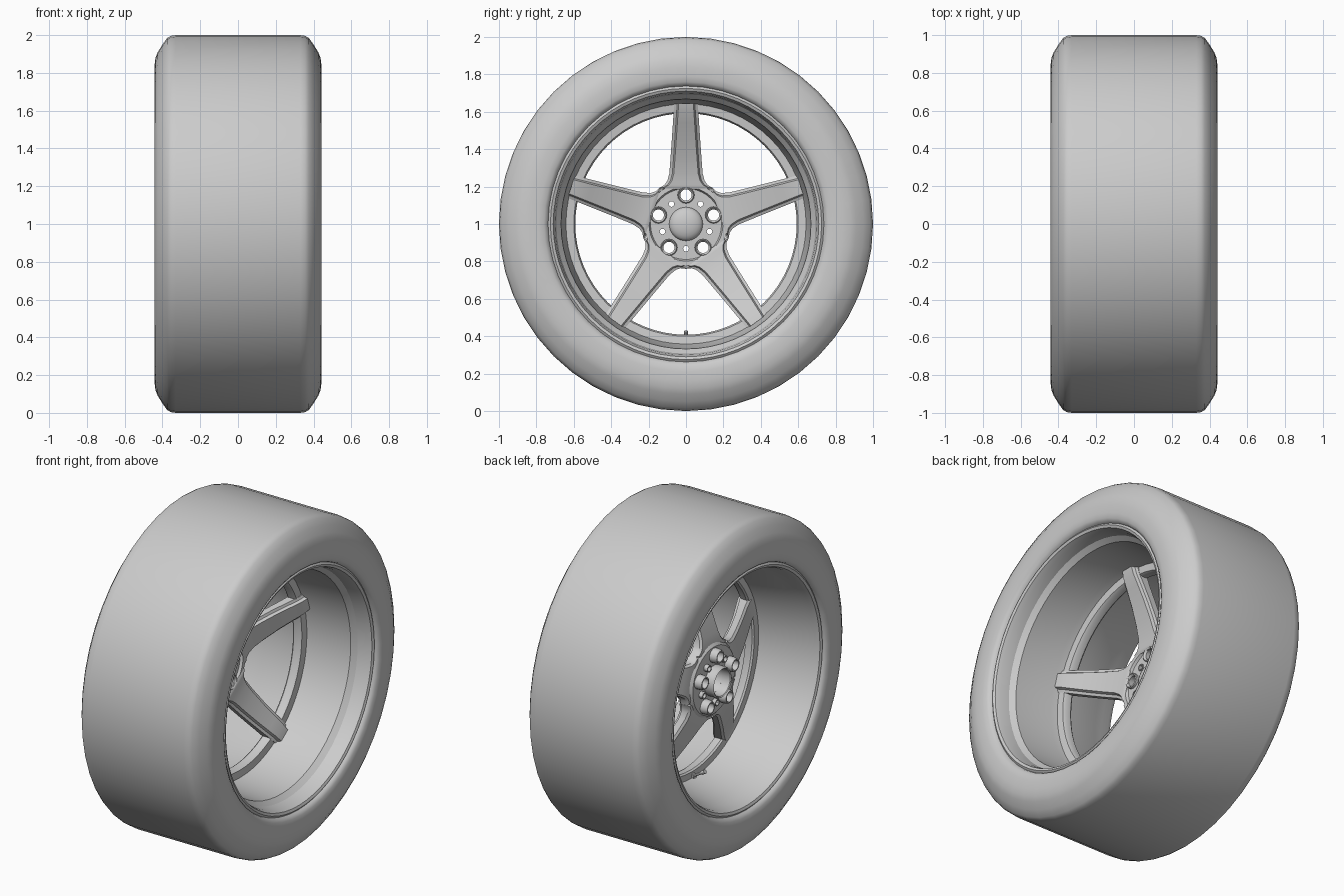
import bpy, bmesh, math
from mathutils import Vector, Matrix

if "Cube" in bpy.data.objects:
    bpy.data.objects.remove(bpy.data.objects["Cube"])

CZ = 1.0  # axle height; axle runs along x


def finish(name, bm, angle=30):
    bmesh.ops.remove_doubles(bm, verts=bm.verts, dist=1e-5)
    bmesh.ops.recalc_face_normals(bm, faces=bm.faces)
    me = bpy.data.meshes.new(name)
    bm.to_mesh(me)
    bm.free()
    ob = bpy.data.objects.new(name, me)
    bpy.context.collection.objects.link(ob)
    bpy.ops.object.select_all(action='DESELECT')
    bpy.context.view_layer.objects.active = ob
    ob.select_set(True)
    bpy.ops.object.shade_smooth_by_angle(angle=math.radians(angle))
    return ob


def lathe(name, profile, seg, closed=True, y=0.0, z=CZ, angle=30):
    """Revolve (x, radius) points about an x-parallel axis through (y, z)."""
    bm = bmesh.new()
    rings = []
    for i in range(seg):
        a = 2 * math.pi * i / seg
        rings.append([bm.verts.new((x, y + r * math.cos(a), z + r * math.sin(a)))
                      for x, r in profile])
    n = len(profile)
    for i in range(seg):
        p, q = rings[i], rings[(i + 1) % seg]
        for k in range(n if closed else n - 1):
            m = (k + 1) % n
            bm.faces.new((p[k], p[m], q[m], q[k]))
    bmesh.ops.dissolve_degenerate(bm, dist=1e-6, edges=bm.edges)
    return finish(name, bm, angle)


def at(r, deg):
    a = math.radians(deg)
    return r * math.cos(a), CZ + r * math.sin(a)


# tyre: smooth slick with rounded shoulders
half = [(0.33, 1.0), (0.355, 0.996), (0.375, 0.985), (0.40, 0.95), (0.425, 0.91),
        (0.437, 0.88), (0.442, 0.84), (0.442, 0.79), (0.437, 0.76), (0.425, 0.742),
        (0.40, 0.733), (0.36, 0.725)]
lathe("tyre", [(-x, r) for x, r in reversed(half)] + half, 48, angle=50)

# rim: flanges, stepped barrel and the inner ring carrying the spokes
lathe("rim", [(0.412, 0.738), (0.422, 0.725), (0.415, 0.71), (0.385, 0.70),
              (0.33, 0.693), (0.30, 0.668), (0.06, 0.65), (0.02, 0.642),
              (0.015, 0.60), (0.0, 0.592), (-0.035, 0.592), (-0.045, 0.60),
              (-0.05, 0.635), (-0.12, 0.645), (-0.28, 0.675), (-0.34, 0.695),
              (-0.39, 0.70), (-0.415, 0.71), (-0.422, 0.725), (-0.412, 0.738),
              (-0.36, 0.715), (0.36, 0.715)], 64)

# spokes: five mirrored sectors, stations are (distance, half width, front x, back x)
stations = [(0.185, 0.1345, -0.105, -0.18), (0.194, 0.141, -0.10, -0.18),
            (0.208, 0.116, -0.098, -0.178), (0.23, 0.10, -0.095, -0.175),
            (0.27, 0.089, -0.088, -0.165), (0.35, 0.083, -0.065, -0.14),
            (0.45, 0.076, -0.028, -0.105), (0.54, 0.070, 0.012, -0.07),
            (0.60, 0.066, 0.04, -0.05), (0.645, 0.063, 0.052, -0.045)]
bm = bmesh.new()
for k in range(5):
    rot = Matrix.Translation((0, 0, CZ)) @ Matrix.Rotation(math.radians(72 * k), 4, 'X')
    rows = []
    for u, w, f, b in stations:
        side = [(w - 0.012, b), (w, b + 0.012), (w, f - 0.024),
                (w - 0.016, f - 0.018), (w - 0.024, f)]
        sec = [(t, x) for t, x in side] + [(-t, x) for t, x in reversed(side)]
        rows.append([bm.verts.new(rot @ Vector((x, t, u))) for t, x in sec])
    for p, q in zip(rows, rows[1:]):
        for i in range(10):
            j = (i + 1) % 10
            bm.faces.new((p[i], p[j], q[j], q[i]))
    bm.faces.new(rows[0])
    bm.faces.new(rows[-1])
finish("spokes", bm)

# hub plate with lug holes and small holes between them
hub = lathe("hub", [(-0.118, 0.0), (-0.118, 0.19), (-0.103, 0.198), (-0.103, 0.222),
                    (-0.175, 0.222), (-0.19, 0.205), (-0.19, 0.08), (-0.125, 0.075),
                    (-0.125, 0.0)], 40, closed=False)
cutters = []
for k in range(5):
    for r, deg, rad in ((0.155, 90 + 72 * k, 0.034), (0.132, 54 + 72 * k, 0.016)):
        y, z = at(r, deg)
        bpy.ops.mesh.primitive_cylinder_add(vertices=16, radius=rad, depth=0.3,
                                            location=(-0.15, y, z),
                                            rotation=(0, math.pi / 2, 0))
        cut = bpy.context.object
        cut.hide_render = True
        mod = hub.modifiers.new("hole", 'BOOLEAN')
        mod.operation = 'DIFFERENCE'
        mod.solver = 'EXACT'
        mod.object = cut
        cutters.append(cut)
bpy.context.view_layer.objects.active = hub
for mod in list(hub.modifiers):
    bpy.ops.object.modifier_apply(modifier=mod.name)
for cut in cutters:
    bpy.data.objects.remove(cut, do_unlink=True)

# lug sleeves and small bolt sleeves standing out at the back
for k in range(5):
    y, z = at(0.155, 90 + 72 * k)
    lathe("lug_sleeve", [(-0.103, 0.045), (-0.099, 0.04), (-0.112, 0.03), (-0.235, 0.03),
                         (-0.235, 0.037), (-0.215, 0.043)], 16, y=y, z=z)
    y, z = at(0.132, 54 + 72 * k)
    lathe("bolt_sleeve", [(-0.112, 0.021), (-0.112, 0.015), (-0.215, 0.015),
                          (-0.215, 0.021)], 12, y=y, z=z)

# centre cap dome and the open centre bore behind it
dome = [(-0.115 + 0.04 * math.sin(a), 0.09 * math.cos(a))
        for a in (math.pi / 2 * i / 6 for i in range(7))]
lathe("centre_cap", [(-0.125, 0.0), (-0.125, 0.09)] + dome, 32, closed=False)
lathe("centre_bore", [(-0.12, 0.092), (-0.12, 0.08), (-0.245, 0.08),
                      (-0.25, 0.086), (-0.24, 0.092)], 32)

# air valve at the bottom of the rim
bm = bmesh.new()
tilt = (Matrix.Translation((-0.085, 0, CZ - 0.605))
        @ Matrix.Rotation(math.radians(-60), 4, 'Y'))
for rad, length, off in ((0.016, 0.02, -0.04), (0.008, 0.09, 0.0), (0.012, 0.025, 0.04)):
    bmesh.ops.create_cone(bm, cap_ends=True, segments=12, radius1=rad, radius2=rad,
                          depth=length, matrix=tilt @ Matrix.Translation((0, 0, off)))
finish("air_valve", bm)
